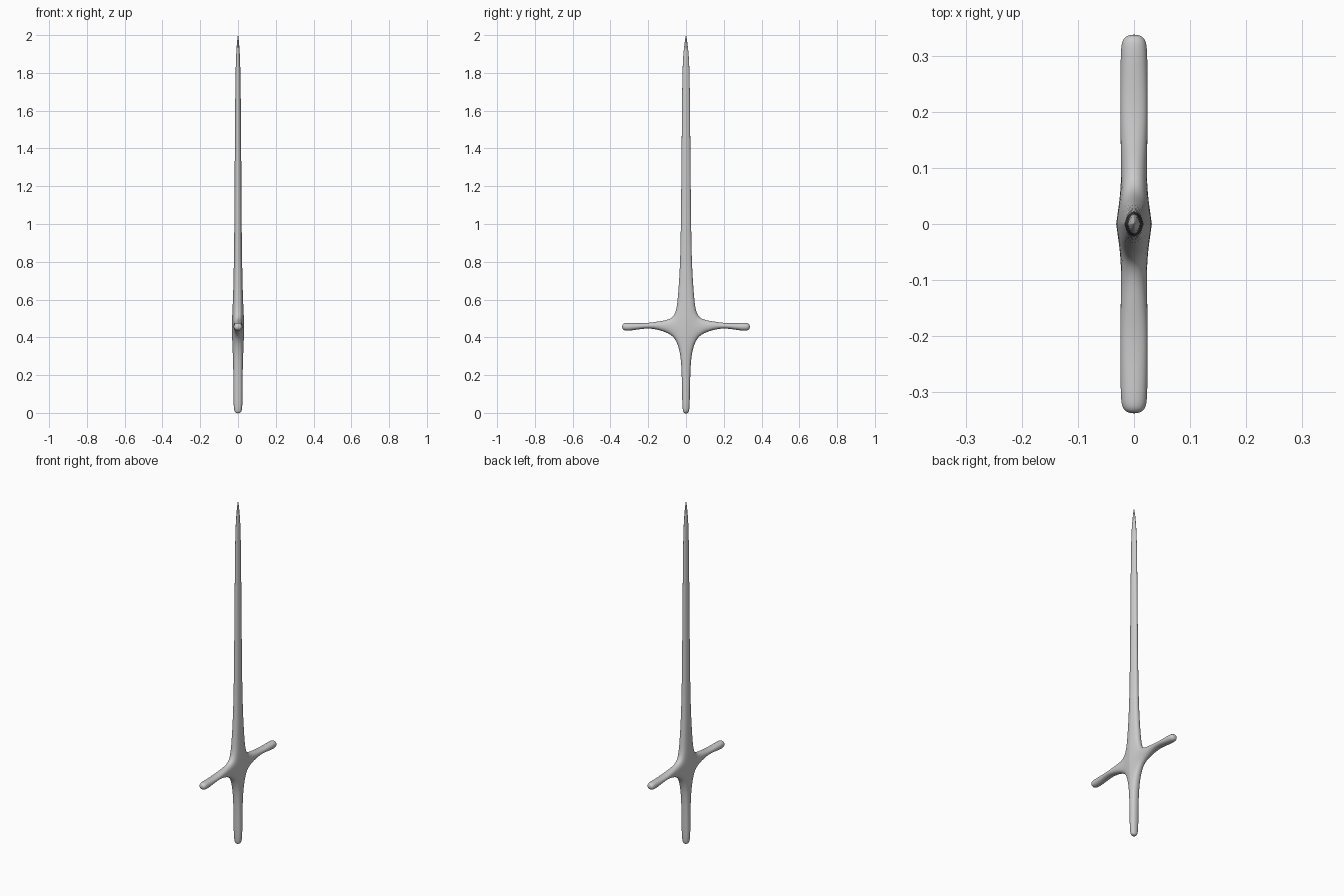
import bpy, bmesh

if "Cube" in bpy.data.objects:
    bpy.data.objects.remove(bpy.data.objects["Cube"])

# Blade, hub and grip stations: z, edge half-width (y), ridge half-depth (x), edge half-depth (x)
STATIONS = [
    (-0.003, 0.014, 0.015, 0.012), (0.02, 0.019, 0.022, 0.017), (0.07, 0.021, 0.024, 0.019),
    (0.19, 0.023, 0.024, 0.019), (0.31, 0.028, 0.027, 0.021),
    (0.405, 0.058, 0.032, 0.024), (0.502, 0.058, 0.032, 0.024),
    (0.60, 0.045, 0.026, 0.02), (0.78, 0.032, 0.022, 0.015), (1.0, 0.028, 0.019, 0.012),
    (1.4, 0.024, 0.017, 0.010), (1.75, 0.021, 0.014, 0.008), (1.88, 0.017, 0.011, 0.006),
    (1.96, 0.008, 0.006, 0.003), (2.001, 0.001, 0.001, 0.0005),
]
HUB = 5  # the arms grow between this station and the next
# Guard arm stations: y, bottom z, top z, half-depth (x)
ARM = [(0.135, 0.436, 0.488, 0.026), (0.20, 0.449, 0.476, 0.026),
       (0.265, 0.438, 0.477, 0.026), (0.312, 0.432, 0.479, 0.026), (0.340, 0.438, 0.475, 0.021)]

bm = bmesh.new()
crease = bm.edges.layers.float.new("crease_edge")


def bridge(a, b, skip=()):
    for i in range(len(a)):
        j = (i + 1) % len(a)
        if i not in skip:
            bm.faces.new((a[i], a[j], b[j], b[i]))


# Six-sided rings up the sword, open where the arms attach
rings = [[bm.verts.new(p) for p in ((hx, 0, z), (cx, w, z), (-cx, w, z),
                                    (-hx, 0, z), (-cx, -w, z), (cx, -w, z))]
         for z, w, hx, cx in STATIONS]
for k in range(len(rings) - 1):
    bridge(rings[k], rings[k + 1], (1, 4) if k == HUB else ())
for r in (rings[0], rings[-1]):
    bm.faces.new(r[0:4])
    bm.faces.new((r[3], r[4], r[5], r[0]))

# Guard arms on both sides
for s, (i, j) in ((1, (1, 2)), (-1, (5, 4))):
    lo, hi = rings[HUB], rings[HUB + 1]
    prev = [lo[i], lo[j], hi[j], hi[i]]
    for y, zb, zt, d in ARM:
        ring = [bm.verts.new(p) for p in ((d, s * y, zb), (-d, s * y, zb),
                                          (-d, s * y, zt), (d, s * y, zt))]
        bridge(prev, ring)
        prev = ring
    bm.faces.new(prev)

# Sharp centre ridge on both broad faces
for a, b in zip(rings, rings[1:]):
    for i in (0, 3):
        bm.edges.get((a[i], b[i]))[crease] = 1.0

bmesh.ops.recalc_face_normals(bm, faces=bm.faces)
mesh = bpy.data.meshes.new("sword")
bm.to_mesh(mesh)
bm.free()
sword = bpy.data.objects.new("sword", mesh)
bpy.context.collection.objects.link(sword)
sub = sword.modifiers.new("smooth", 'SUBSURF')
sub.levels = sub.render_levels = 3
mesh.shade_smooth()
